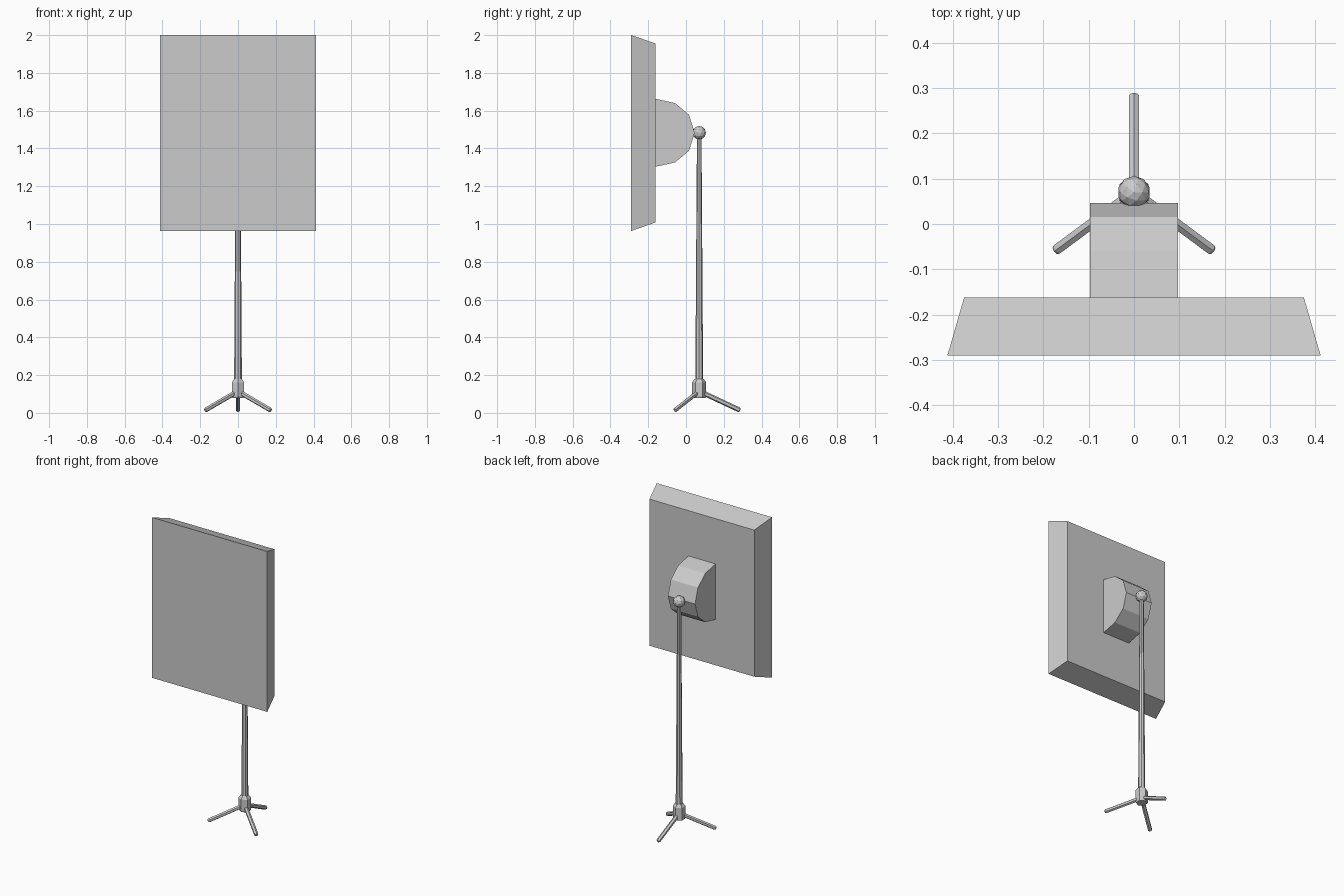
import bpy, bmesh, math
from mathutils import Vector, Matrix

if "Cube" in bpy.data.objects:
    bpy.data.objects.remove(bpy.data.objects["Cube"])

grey = bpy.data.materials.new("light_grey")
grey.use_nodes = True
COLOUR = (0.6, 0.6, 0.6, 1)
grey.diffuse_color = COLOUR
grey.node_tree.nodes["Principled BSDF"].inputs["Base Color"].default_value = COLOUR

POLE_Y = 0.07
HEAD_Z = 1.483


def finish(name, bm):
    bmesh.ops.recalc_face_normals(bm, faces=bm.faces)
    mesh = bpy.data.meshes.new(name)
    bm.to_mesh(mesh)
    bm.free()
    mesh.materials.append(grey)
    obj = bpy.data.objects.new(name, mesh)
    bpy.context.collection.objects.link(obj)
    return obj


def loft(name, rings):
    """Join equal rings of points with flat faces and close both ends."""
    bm = bmesh.new()
    loops = [[bm.verts.new(p) for p in ring] for ring in rings]
    n = len(loops[0])
    for a, b in zip(loops, loops[1:]):
        for i in range(n):
            j = (i + 1) % n
            bm.faces.new((a[i], a[j], b[j], b[i]))
    bm.faces.new(loops[0])
    bm.faces.new(loops[-1])
    return finish(name, bm)


def rod(name, start, end, stations, sides=6):
    """Faceted rod; stations are (distance along the axis, radius)."""
    start, axis = Vector(start), Vector(end) - Vector(start)
    place = Matrix.Translation(start) @ axis.to_track_quat('Z', 'Y').to_matrix().to_4x4()
    rings = []
    for dist, r in stations:
        angles = [math.tau * i / sides + math.pi / 2 for i in range(sides)]
        rings.append([place @ Vector((r * math.cos(a), r * math.sin(a), dist)) for a in angles])
    return loft(name, rings)


def rectangle(y, half_x, low, high):
    return [(-half_x, y, low), (half_x, y, low), (half_x, y, high), (-half_x, y, high)]


# Panel with a wider front than back
loft("light_panel", [rectangle(-0.29, 0.412, 0.963, 2.0),
                     rectangle(-0.162, 0.375, 1.008, 1.956)])

# Rounded housing behind the panel
upper = [(-0.162, 0.18), (-0.058, 0.157), (0.016, 0.095)]
profile = upper + [(0.046, 0)] + [(y, -z) for y, z in reversed(upper)]
loft("rear_housing", [[(x, y, HEAD_Z + z) for y, z in profile] for x in (-0.097, 0.097)])

# Ball joint
bm = bmesh.new()
bmesh.ops.create_icosphere(bm, subdivisions=2, radius=0.036,
                           matrix=Matrix.Translation((0, POLE_Y, HEAD_Z)))
finish("ball_joint", bm)

# Tapered pole and hub
base = (0, POLE_Y, 0)
top = (0, POLE_Y, HEAD_Z)
rod("pole", base, top, [(0.12, 0.021), (HEAD_Z, 0.012)], 8)
rod("hub", base, top, [(0.08, 0.034), (0.086, 0.037), (0.162, 0.037), (0.18, 0.024)])

# Three sloping legs with blunted tips
for name, degrees in (("rear_leg", 90), ("left_leg", -36.5), ("right_leg", 216.5)):
    a = math.radians(degrees)
    tip = Vector((0.216 * math.cos(a), POLE_Y + 0.216 * math.sin(a), 0.014))
    root = Vector((0, POLE_Y, 0.115))
    length = (tip - root).length
    rod(name, root, tip, [(0, 0.013), (length - 0.006, 0.013), (length, 0.009)])
